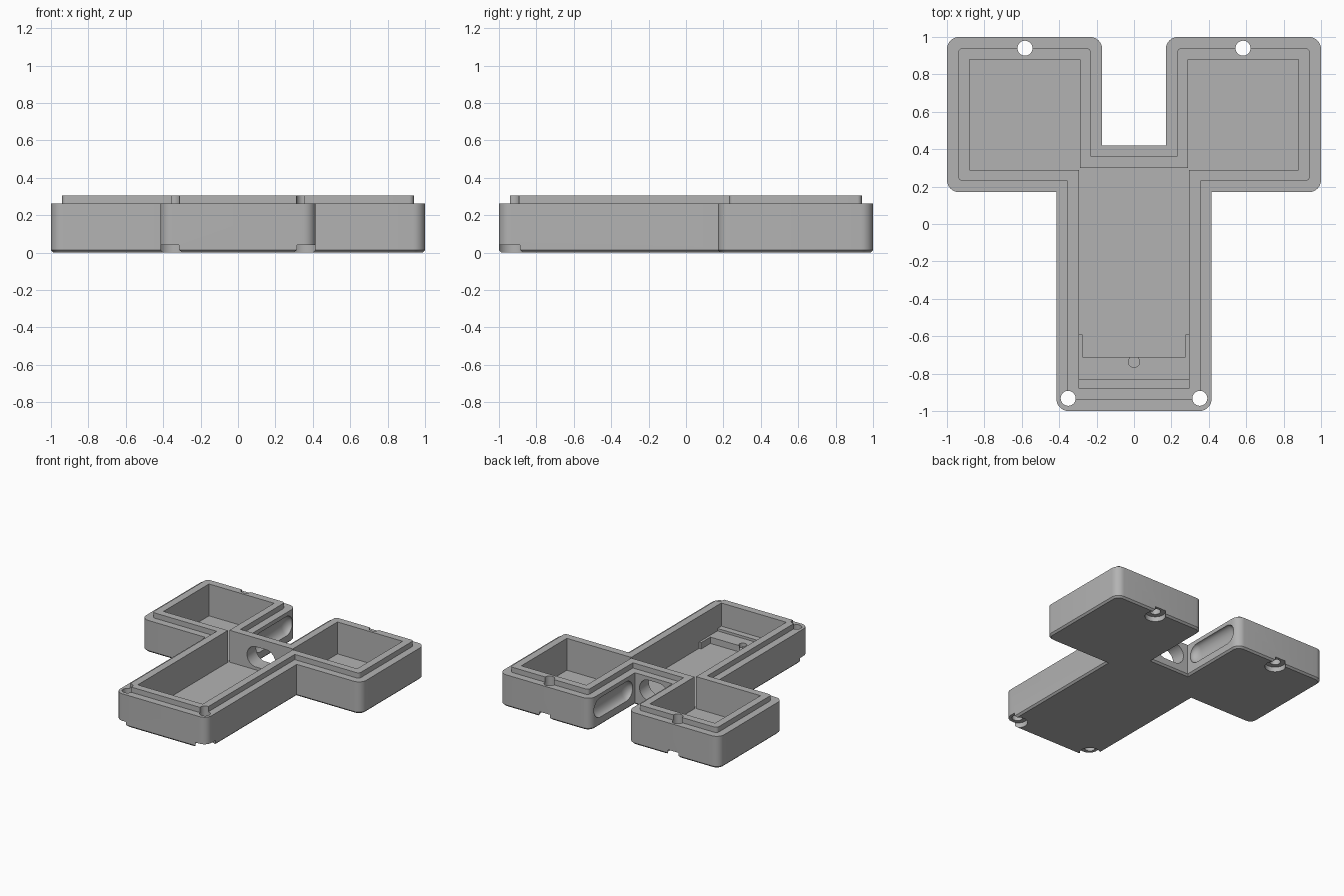
import bpy, bmesh, math
from mathutils import Matrix, Vector

if "Cube" in bpy.data.objects:
    bpy.data.objects.remove(bpy.data.objects["Cube"], do_unlink=True)

grey = bpy.data.materials.new("plain grey")
grey.use_nodes = True
colour = (0.45, 0.45, 0.45, 1)
grey.diffuse_color = colour
grey.node_tree.nodes["Principled BSDF"].inputs["Base Color"].default_value = colour


def make(name, bm):
    bmesh.ops.recalc_face_normals(bm, faces=bm.faces[:])
    me = bpy.data.meshes.new(name)
    bm.to_mesh(me)
    bm.free()
    me.materials.append(grey)
    ob = bpy.data.objects.new(name, me)
    bpy.context.collection.objects.link(ob)
    return ob


def box(name, x0, x1, y0, y1, z0, z1):
    bm = bmesh.new()
    size = Matrix.Diagonal((x1 - x0, y1 - y0, z1 - z0, 1))
    mid = Matrix.Translation(((x0 + x1) / 2, (y0 + y1) / 2, (z0 + z1) / 2))
    bmesh.ops.create_cube(bm, size=1, matrix=mid @ size)
    return make(name, bm)


def cylinder(name, x, y, r, z0, z1):
    bm = bmesh.new()
    bmesh.ops.create_cone(bm, cap_ends=True, segments=40, radius1=r, radius2=r,
                          depth=z1 - z0, matrix=Matrix.Translation((x, y, (z0 + z1) / 2)))
    return make(name, bm)


def capsule(name, centre, r, straight, turn, scale):
    """Rounded slot cutter, stretched along one axis."""
    bm = bmesh.new()
    bmesh.ops.create_uvsphere(bm, u_segments=32, v_segments=17, radius=r)
    for v in bm.verts:
        v.co.z += math.copysign(straight / 2, v.co.z)
    bm.transform(Matrix.Translation(centre) @ Matrix.Diagonal((*scale, 1)) @ turn)
    return make(name, bm)


def cut(target, cutter):
    cutter.hide_render = True
    mod = target.modifiers.new("cut", 'BOOLEAN')
    mod.operation, mod.solver, mod.object = 'DIFFERENCE', 'EXACT', cutter
    with bpy.context.temp_override(object=target, active_object=target):
        bpy.ops.object.modifier_apply(modifier=mod.name)
    bpy.data.objects.remove(cutter, do_unlink=True)


def outline(d):
    """T-shaped outline moved inwards by d, with rounded outer corners."""
    half = [(0.415 - d, -1 + d, 1), (0.415 - d, 0.17 + d, 0), (1 - d, 0.17 + d, 1),
            (1 - d, 1 - d, 1), (0.17 + d, 1 - d, 1), (0.17 + d, 0.42 - d, 0)]
    corners = half + [(-x, y, k) for x, y, k in reversed(half)]
    r = max(0.065 - d, 0.025)
    pts = []
    for i, (x, y, rounded) in enumerate(corners):
        p = Vector((x, y))
        if not rounded:
            pts.append(p)
            continue
        a = (Vector(corners[i - 1][:2]) - p).normalized()
        b = (Vector(corners[(i + 1) % len(corners)][:2]) - p).normalized()
        mid = p + (a + b) * r
        for k in range(9):
            t = math.pi / 2 * k / 8
            pts.append(mid - b * r * math.cos(t) - a * r * math.sin(t))
    return pts


# Body: chamfered base, straight wall, step and raised lip
bm = bmesh.new()
rings = [[bm.verts.new((p.x, p.y, z)) for p in outline(d)]
         for d, z in ((0.014, 0), (0, 0.014), (0, 0.262), (0.06, 0.262), (0.06, 0.305))]
n = len(rings[0])
for low, high in zip(rings, rings[1:]):
    for i in range(n):
        j = (i + 1) % n
        bm.faces.new((low[i], low[j], high[j], high[i]))
bm.faces.new(rings[0])
bm.faces.new(rings[-1])
body = make("case_body", bm)

# Three open compartments
floor = 0.043
cut(body, box("stem_space", -0.295, 0.295, -0.88, 0.30, floor, 0.5))
for s in (1, -1):
    a, b = sorted((s * 0.288, s * 0.88))
    cut(body, box("wing_space", a, b, 0.29, 0.88, floor, 0.5))

# Screw holes with counterbores
for s in (1, -1):
    for x, y in ((0.352, -0.932), (0.583, 0.94)):
        cut(body, cylinder("screw_hole", s * x, y, 0.04, -0.1, 0.5))
        cut(body, cylinder("counterbore", s * x, y, 0.077, -0.1, 0.04))

# Rounded finger grooves and the opening in the rear wall
along_y = Matrix.Rotation(math.pi / 2, 4, 'X')
along_x = Matrix.Rotation(math.pi / 2, 4, 'Y')
for s in (1, -1):
    cut(body, capsule("groove", (s * 0.17, 0.70, 0.15), 0.08, 0.34, along_y, (0.65, 1, 1)))
cut(body, capsule("opening", (0, 0.36, 0.15), 0.085, 0.09, along_x, (1, 4, 1)))

# Shelf with side arms and a small blind hole
shelf = box("front_shelf", -0.295, 0.295, -0.83, -0.59, floor - 0.01, 0.095)
cut(shelf, box("shelf_gap", -0.275, 0.275, -0.71, -0.5, 0, 0.2))
cut(shelf, cylinder("peg_hole", 0, -0.737, 0.03, 0.06, 0.2))
ledge = box("front_ledge", -0.295, 0.295, -0.885, -0.83, floor - 0.01, 0.115)

bpy.ops.object.select_all(action='DESELECT')
for ob in (body, shelf):
    ob.select_set(True)
bpy.context.view_layer.objects.active = body
bpy.ops.object.shade_smooth_by_angle(angle=math.radians(30))
